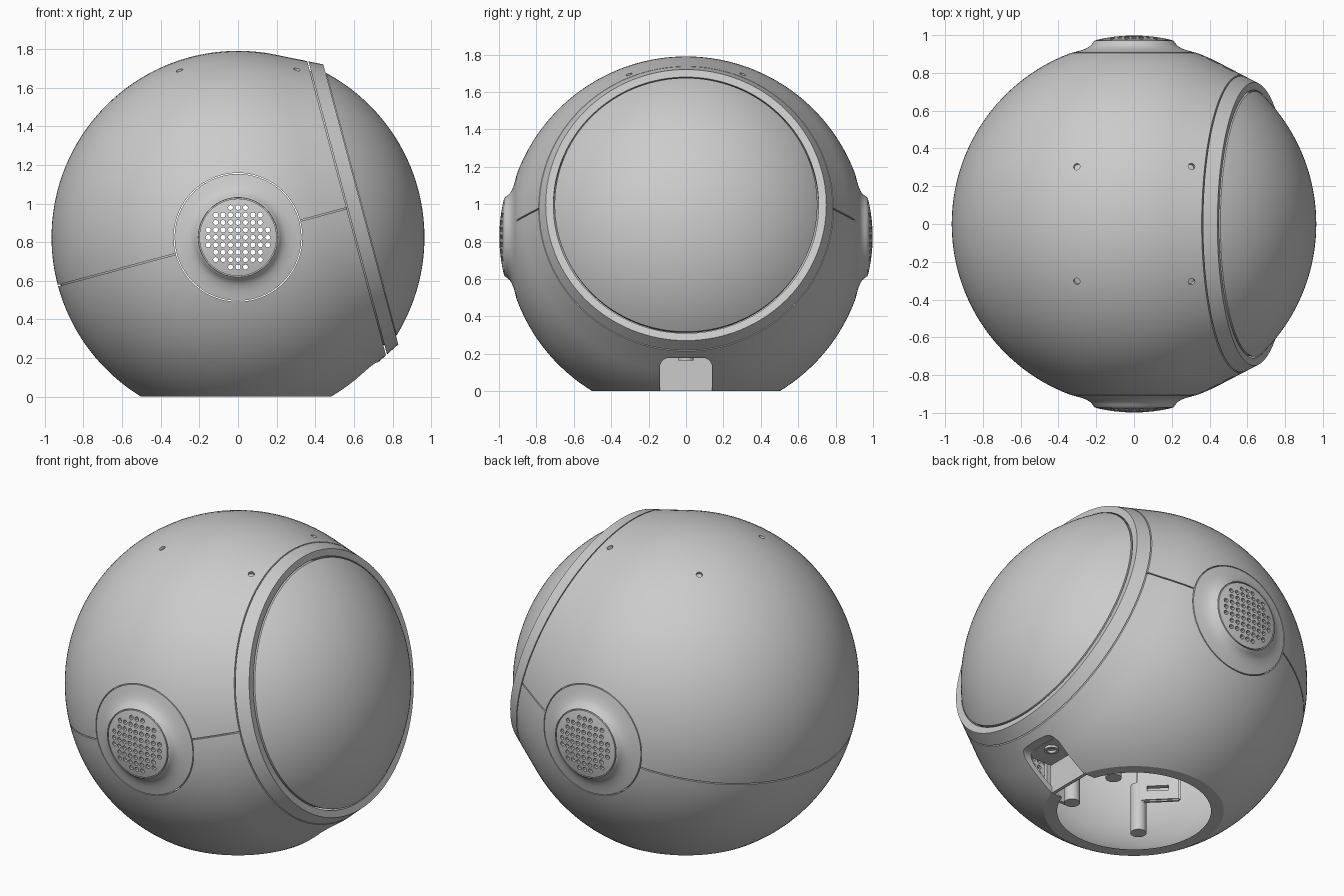
import bpy, bmesh, math
from mathutils import Matrix, Vector

if "Cube" in bpy.data.objects:
    bpy.data.objects.remove(bpy.data.objects["Cube"])

R, RI = 0.965, 0.93                      # outer and inner ball radius
C = Vector((0, 0, 0.825))                # ball centre
TILT = math.radians(15)
AT_C = Matrix.Translation(C)
FACE = AT_C @ Matrix.Rotation(math.pi / 2 - TILT, 4, 'Y')   # local z -> face axis
SEAM = AT_C @ Matrix.Rotation(-TILT, 4, 'Y')                # local z -> seam normal

grey = bpy.data.materials.new("plain_grey")
grey.diffuse_color = (0.6, 0.6, 0.6, 1)
grey.use_nodes = True
grey.node_tree.nodes["Principled BSDF"].inputs["Base Color"].default_value = grey.diffuse_color


def finish(name, bm, matrix=None):
    if matrix:
        bm.transform(matrix)
    bmesh.ops.recalc_face_normals(bm, faces=bm.faces[:])
    me = bpy.data.meshes.new(name)
    bm.to_mesh(me)
    bm.free()
    ob = bpy.data.objects.new(name, me)
    bpy.context.collection.objects.link(ob)
    me.materials.append(grey)
    return ob


def lathe(name, profile, matrix, closed=False, seg=128):
    """Turn (radius, height) points around local z."""
    bm = bmesh.new()
    vs = [bm.verts.new((r, 0, h)) for r, h in profile]
    pairs = list(zip(vs, vs[1:])) + ([(vs[-1], vs[0])] if closed else [])
    es = [bm.edges.new(p) for p in pairs]
    bmesh.ops.spin(bm, geom=vs + es, cent=(0, 0, 0), axis=(0, 0, 1),
                   angle=2 * math.pi, steps=seg, use_merge=True)
    bmesh.ops.remove_doubles(bm, verts=bm.verts[:], dist=1e-5)
    return finish(name, bm, matrix)


def arc(radius, a0, a1, n):
    pts = []
    for i in range(n + 1):
        a = math.radians(a0 + (a1 - a0) * i / n)
        pts.append((max(0.0, radius * math.sin(a)) if abs(math.sin(a)) > 1e-6 else 0.0,
                    radius * math.cos(a)))
    return pts


def add_cyl(bm, matrix, r, depth, seg):
    bmesh.ops.create_cone(bm, cap_ends=True, segments=seg, radius1=r, radius2=r,
                          depth=depth, matrix=matrix)


def box(name, centre, size, rot=None, bevel=0.0):
    bm = bmesh.new()
    bmesh.ops.create_cube(bm, size=1, matrix=Matrix.Diagonal((*size, 1)))
    if bevel:
        bmesh.ops.bevel(bm, geom=bm.edges[:], offset=bevel, segments=2, affect='EDGES')
    return finish(name, bm, Matrix.Translation(centre) @ (rot or Matrix()))


def cyl(name, centre, r, depth, seg=24, rot=None):
    bm = bmesh.new()
    add_cyl(bm, Matrix.Translation(centre) @ (rot or Matrix()), r, depth, seg)
    return finish(name, bm)


def cut(ob, cutter):
    m = ob.modifiers.new("cut", 'BOOLEAN')
    m.operation, m.solver, m.object = 'DIFFERENCE', 'EXACT', cutter
    bpy.context.view_layer.objects.active = ob
    bpy.ops.object.modifier_apply(modifier=m.name)
    bpy.data.objects.remove(cutter, do_unlink=True)


# Ball shell, running out into a cone that meets the face ring
shell = lathe("ball_shell",
              arc(R, 180, 63.5, 64) + [(0.788, 0.582), (0.735, 0.582)]
              + arc(RI, 53, 180, 56), FACE)
cut(shell, box("cut_base", (0, 0, -0.5), (3, 3, 1)))
cut(shell, cyl("cut_ears", C, 0.333, 3, 96, Matrix.Rotation(math.pi / 2, 4, 'X')))
cut(shell, lathe("cut_seam", [(0.95, -0.0035), (1.1, -0.0035), (1.1, 0.0035), (0.95, 0.0035)],
                 SEAM, closed=True))

# Four small pits on top
bm = bmesh.new()
for sx in (-1, 1):
    for sy in (-1, 1):
        d = Vector((0.303 * sx, 0.303 * sy, math.sqrt(R * R - 2 * 0.303 ** 2)))
        q = d.to_track_quat('Z', 'Y').to_matrix().to_4x4()
        add_cyl(bm, Matrix.Translation(C + d) @ q, 0.018, 0.03, 16)
cut(shell, finish("cut_pits", bm))

# Cable notch with rounded top corners
bm = bmesh.new()
w, top, cr = 0.14, 0.178, 0.05
outline = [(-w, -0.1), (w, -0.1)]
for side, a0 in ((1, 0), (-1, 90)):
    for i in range(7):
        a = math.radians(a0 + 15 * i)
        outline.append((side * (w - cr) + cr * math.cos(a), top - cr + cr * math.sin(a)))
f = bm.faces.new([bm.verts.new((0.38, y, z)) for y, z in outline])
ext = bmesh.ops.extrude_face_region(bm, geom=[f])
bmesh.ops.translate(bm, vec=(0.7, 0, 0),
                    verts=[v for v in ext["geom"] if isinstance(v, bmesh.types.BMVert)])
cut(shell, finish("cut_notch", bm))

# Face ring and domed screen
lathe("face_ring", [(0.785, 0.588), (0.750, 0.658), (0.709, 0.656), (0.709, 0.60),
                    (0.725, 0.57), (0.735, 0.588)], FACE, closed=True)
lathe("face_screen", arc(R, 0, 46.7, 30) + arc(0.93, 48.5, 0, 24), FACE)

# Ear speaker: flared collar, slightly domed cap, perforated grille
ear_axis = AT_C @ Matrix.Rotation(math.pi / 2, 4, 'X')      # local z -> -y
cap = [(0.2 * i / 8, 0.998 - 0.024 * (i / 8) ** 2) for i in range(9)]
collar = [(0.2, 0.962), (0.205, 0.962), (0.206, 0.972), (0.212, 0.968), (0.219, 0.957),
          (0.232, 0.942), (0.25, 0.931), (0.275, 0.921), (0.3, 0.914), (0.328, 0.907),
          (0.328, 0.875), (0.2, 0.915), (0.19, 0.955), (0, 0.965)]
ear = lathe("ear_front", cap + collar, ear_axis, seg=80)
bm = bmesh.new()
pitch = 0.0385
for i in range(-4, 5):
    for j in range(-4, 5):
        if math.hypot(i, j) * pitch < 0.17:
            add_cyl(bm, Matrix.Translation((i * pitch, j * pitch, 0.98)), 0.0135, 0.2, 8)
cut(ear, finish("cut_grille", bm, ear_axis))
back = bpy.data.objects.new("ear_back", ear.data.copy())
back.data.transform(Matrix.Rotation(math.pi, 4, 'Z'))
bpy.context.collection.objects.link(back)

# Notch pocket: back wall, ceiling and socket
box("notch_back_wall", (0.47, 0, 0.09), (0.02, 0.30, 0.18))
box("notch_ceiling", (0.56, 0, 0.19), (0.20, 0.30, 0.02))
lathe("power_socket", [(0.025, 0), (0.04, 0), (0.04, 0.02), (0.025, 0.02)],
      Matrix.Translation((0.6, 0, 0.165)), closed=True, seg=24)

# Inner fittings seen through the open base
for n, (x, y) in enumerate(((-0.2, -0.2), (0.3, -0.18), (0.3, 0.18))):
    cyl("inner_post_%d" % (n + 1), (x, y, 0.17), 0.045, 0.3)
for s in (-1, 1):
    box("inner_rib", (0.36, 0.24 * s, 0.22), (0.16, 0.02, 0.36))
turn = Matrix.Rotation(math.radians(45), 4, 'Z')
plate = box("inner_bracket", (-0.26, -0.1, 0.30), (0.03, 0.25, 0.2), turn, 0.008)
cut(plate, box("cut_slot", (-0.26, -0.1, 0.28), (0.1, 0.12, 0.03), turn))

# Smooth the curved surfaces, keep the edges crisp
bpy.ops.object.select_all(action='DESELECT')
for ob in bpy.context.collection.objects:
    ob.select_set(True)
    bpy.context.view_layer.objects.active = ob
bpy.ops.object.shade_smooth_by_angle(angle=math.radians(25))
